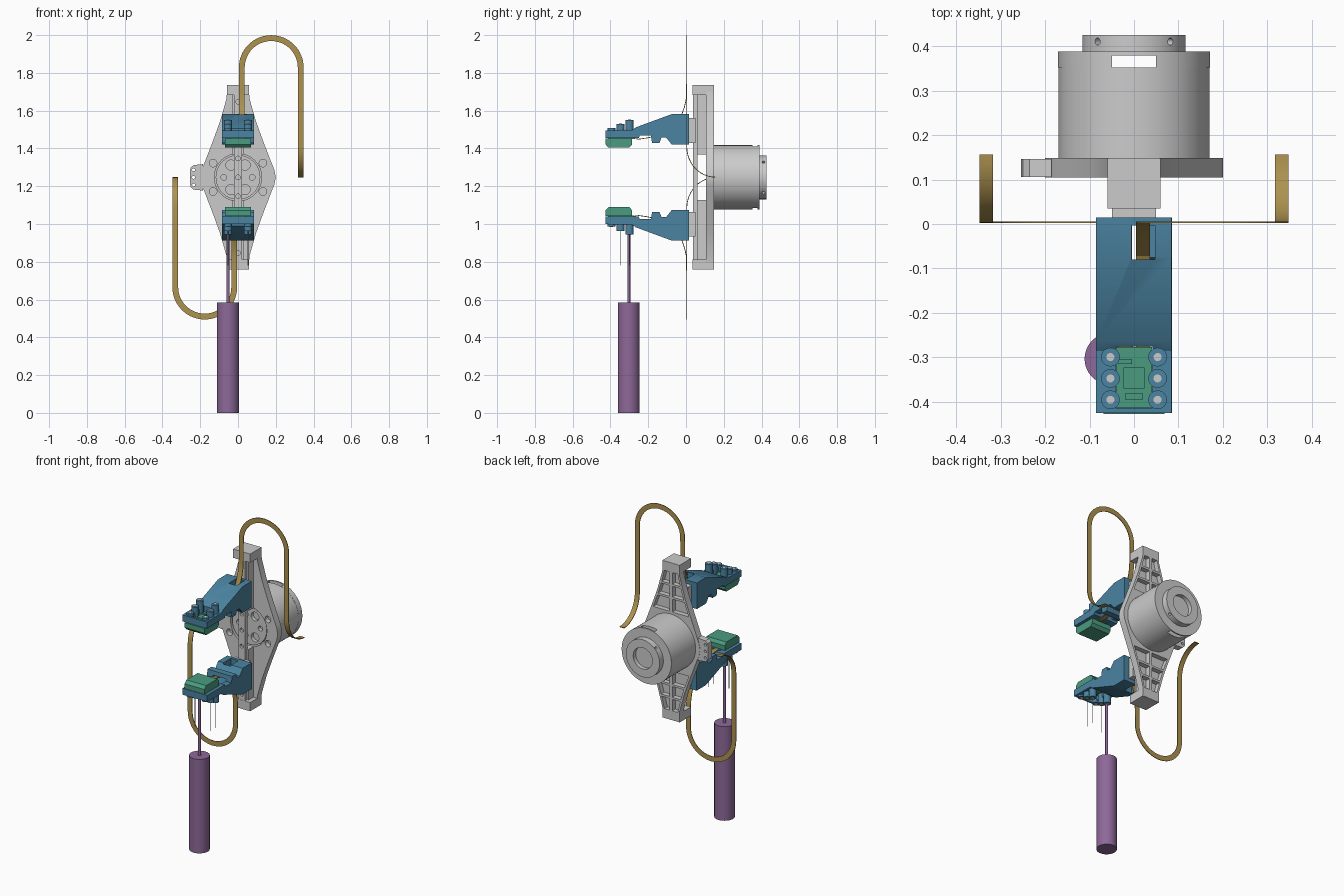
import bpy, bmesh, math
from mathutils import Matrix, Vector

if "Cube" in bpy.data.objects:
    bpy.data.objects.remove(bpy.data.objects["Cube"])

ZC = 1.247  # height of the motor axis


def mat(name, rgb):
    m = bpy.data.materials.new(name)
    m.diffuse_color = (*rgb, 1)
    m.use_nodes = True
    m.node_tree.nodes["Principled BSDF"].inputs["Base Color"].default_value = m.diffuse_color
    return m


BLUE = mat("blue", (0.07, 0.23, 0.36))
GREEN = mat("green", (0.07, 0.33, 0.22))
PURPLE = mat("purple", (0.27, 0.14, 0.32))
BROWN = mat("brown", (0.42, 0.29, 0.08))


def finish(name, bm, m=None):
    bmesh.ops.recalc_face_normals(bm, faces=bm.faces)
    me = bpy.data.meshes.new(name)
    bm.to_mesh(me)
    bm.free()
    ob = bpy.data.objects.new(name, me)
    bpy.context.collection.objects.link(ob)
    if m:
        me.materials.append(m)
    return ob


def add_box(bm, x0, x1, y0, y1, z0, z1):
    mx = Matrix.Translation(((x0 + x1) / 2, (y0 + y1) / 2, (z0 + z1) / 2))
    bmesh.ops.create_cube(bm, size=1, matrix=mx @ Matrix.Diagonal((x1 - x0, y1 - y0, z1 - z0, 1)))


def add_cyl(bm, a, b, r, n=32, r2=None):
    a, b = Vector(a), Vector(b)
    mx = Matrix.Translation((a + b) / 2) @ (b - a).to_track_quat('Z', 'Y').to_matrix().to_4x4()
    bmesh.ops.create_cone(bm, cap_ends=True, segments=n, radius1=r, radius2=r if r2 is None else r2,
                          depth=(b - a).length, matrix=mx)


def add_prism(bm, pts, d):
    f = bm.faces.new([bm.verts.new(p) for p in pts])
    new = bmesh.ops.extrude_face_region(bm, geom=[f])["geom"]
    bmesh.ops.translate(bm, verts=[v for v in new if isinstance(v, bmesh.types.BMVert)], vec=d)


def box(name, *args, m=None):
    bm = bmesh.new()
    add_box(bm, *args)
    return finish(name, bm, m)


def cyls(name, items, m=None):
    bm = bmesh.new()
    for it in items:
        add_cyl(bm, *it)
    return finish(name, bm, m)


def bake(ob):
    dg = bpy.context.evaluated_depsgraph_get()
    me = bpy.data.meshes.new_from_object(ob.evaluated_get(dg))
    ob.modifiers.clear()
    ob.data = me


def cut(ob, bm):
    tool = finish("cutter", bm)
    tool.hide_render = True
    mod = ob.modifiers.new("cut", 'BOOLEAN')
    mod.operation, mod.solver, mod.object = 'DIFFERENCE', 'EXACT', tool
    mod.use_self = True
    bake(ob)
    bpy.data.objects.remove(tool)


# ---- base plate: tapered diamond with ribbed back pockets
W = [(0.0, 0.2), (0.04, 0.192), (0.08, 0.176), (0.2, 0.13), (0.3, 0.094), (0.42, 0.06), (0.488, 0.058)]


def half_width(z):
    for (z0, w0), (z1, w1) in zip(W, W[1:]):
        if z <= z1:
            return w0 + (w1 - w0) * (z - z0) / (z1 - z0)


right = [(w, -z) for z, w in reversed(W[1:])] + [(w, z) for z, w in W]
outline = right + [(-x, z) for x, z in reversed(right)]
bm = bmesh.new()
add_prism(bm, [(x, 0.105, ZC + z) for x, z in outline], (0, 0.043, 0))
plate = finish("base_plate", bm)
bm = bmesh.new()
for sx in (-1, 1):
    for sz in (-1, 1):
        for a, b in ((0.185, 0.265), (0.278, 0.345), (0.358, 0.43)):
            q = [(0.009, a), (half_width(a) - 0.014, a), (half_width(b) - 0.014, b), (0.009, b)]
            add_prism(bm, [(sx * x, 0.118, ZC + sz * z) for x, z in q], (0, 0.05, 0))
        add_cyl(bm, (sx * 0.132, 0.09, ZC + sz * 0.075), (sx * 0.132, 0.135, ZC + sz * 0.075), 0.02)
add_cyl(bm, (0, 0.09, ZC), (0, 0.16, ZC), 0.125, 64)
cut(plate, bm)

# side tab with three screw holes
bm = bmesh.new()
tab_pts = [(-0.185, 0.07), (-0.235, 0.065), (-0.25, 0.052), (-0.254, 0.035),
           (-0.254, -0.035), (-0.25, -0.052), (-0.235, -0.065), (-0.185, -0.07)]
add_prism(bm, [(x, 0.106, ZC + z) for x, z in tab_pts], (0, 0.04, 0))
tab = finish("side_tab", bm)
bm = bmesh.new()
for z in (-0.04, 0, 0.04):
    add_cyl(bm, (-0.235, 0.09, ZC + z), (-0.235, 0.16, ZC + z), 0.008, 16)
cut(tab, bm)

# end blocks, rail supports and rail
for nm, s in (("upper", 1), ("lower", -1)):
    def span(a, b):
        return sorted((ZC + s * a, ZC + s * b))
    box(nm + "_end_block", -0.059, 0.059, 0.035, 0.146, *span(0.435, 0.489))
    box(nm + "_rail_support", -0.032, 0.032, 0.058, 0.107, *span(0.12, 0.45))
rail = box("guide_rail", -0.022, 0.022, 0.036, 0.06, ZC - 0.465, ZC + 0.465)
bm = bmesh.new()
for i in range(-4, 5):
    add_cyl(bm, (0, 0.02, ZC + i * 0.1), (0, 0.05, ZC + i * 0.1), 0.012, 20)
cut(rail, bm)

# ---- motor: body, front hub, slotted rim and end ring
cyls("motor_body", [((0, 0.147, ZC), (0, 0.352, ZC), 0.17, 96)])
hub = cyls("motor_hub", [((0, 0.113, ZC), (0, 0.15, ZC), 0.118, 64)])
bm = bmesh.new()
for i in range(6):
    a = math.radians(60 * i)
    x, z = 0.075 * math.cos(a), ZC + 0.075 * math.sin(a)
    add_cyl(bm, (x, 0.1, z), (x, 0.135, z), 0.027 if i % 3 else 0.015, 24)
cut(hub, bm)
rim = cyls("motor_rim", [((0, 0.352, ZC), (0, 0.388, ZC), 0.171, 96)])
bm = bmesh.new()
add_box(bm, -0.05, 0.05, 0.34, 0.379, ZC - 0.3, ZC + 0.3)
cut(rim, bm)
ring = cyls("motor_end_ring", [((0, 0.386, ZC), (0, 0.425, ZC), 0.116, 64)])
bm = bmesh.new()
add_cyl(bm, (0, 0.4, ZC), (0, 0.44, ZC), 0.066, 48)
for i in range(4):
    a = math.radians(45 + 90 * i)
    c, s = math.cos(a), math.sin(a)
    add_cyl(bm, (0.1 * c, 0.41, ZC + 0.1 * s), (0.13 * c, 0.41, ZC + 0.13 * s), 0.008, 16)
cut(ring, bm)

# ---- upper finger assembly (copied half a turn round the motor axis later)
arm = []
prof = [(0.015, 1.582), (-0.075, 1.582), (-0.265, 1.512), (-0.285, 1.498), (-0.425, 1.495), (-0.425, 1.455),
        (-0.25, 1.455), (-0.245, 1.468), (-0.185, 1.468), (-0.18, 1.43), (-0.14, 1.43), (-0.13, 1.457),
        (-0.105, 1.457), (-0.075, 1.42), (0.015, 1.42)]
bm = bmesh.new()
add_prism(bm, [(-0.085, y, z) for y, z in prof], (0.169, 0, 0))
finger = finish("upper_finger", bm, BLUE)
for dims in ((-0.045, 0.045, -0.246, -0.06, 1.455, 1.49),     # ribbon tunnel
             (-0.006, 0.047, -0.08, -0.003, 1.38, 1.62),      # ribbon slot
             (-0.042, 0.042, -0.413, -0.275, 1.4, 1.6)):      # board window
    bm = bmesh.new()
    add_box(bm, *dims)
    cut(finger, bm)
arm.append(finger)

# screw bosses in three heights with grey screws inside
heads, screws = [], []
for y, top in ((-0.395, 1.507), (-0.347, 1.53), (-0.299, 1.55)):
    for x in (-0.053, 0.053):
        heads.append(((x, y, 1.456), (x, y, top), 0.021))
        screws.append(((x, y, 1.48), (x, y, top + 0.002), 0.009, 20))
arm.append(cyls("upper_screw_bosses", heads, BLUE))
arm.append(cyls("upper_screws", screws))

# sensor pad with bevelled face, and its board seen through the window
bm = bmesh.new()
pad = [(-0.427, 1.452), (-0.427, 1.422), (-0.41, 1.404), (-0.3, 1.404), (-0.285, 1.422), (-0.285, 1.452)]
add_prism(bm, [(-0.068, y, z) for y, z in pad], (0.136, 0, 0))
arm.append(finish("upper_sensor_pad", bm, GREEN))
bm = bmesh.new()
add_box(bm, -0.041, 0.041, -0.412, -0.276, 1.45, 1.47)
add_box(bm, -0.024, 0.024, -0.37, -0.323, 1.465, 1.478)
add_box(bm, -0.02, 0.02, -0.394, -0.381, 1.465, 1.476)
add_box(bm, -0.036, -0.004, -0.315, -0.303, 1.465, 1.476)
arm.append(finish("upper_sensor_board", bm, GREEN))
arm.append(box("upper_carriage", -0.05, 0.05, 0.012, 0.05, 1.43, 1.56))

# flat ribbon cable: (centre, width direction)
X = Vector((1, 0, 0))
path = [(Vector((0.02, y, z)), X) for y, z in
        ((-0.3, 1.456), (-0.25, 1.449), (-0.21, 1.455), (-0.17, 1.463), (-0.1, 1.469), (-0.07, 1.486),
         (-0.045, 1.525), (-0.022, 1.58), (-0.008, 1.62), (0.001, 1.66), (0.003, 1.7))]
R = 0.156
for i in range(33):
    a = math.pi * (1 - i / 32)
    d = Vector((math.cos(a), 0, math.sin(a)))
    path.append((Vector((0.176, 0.004, 1.828)) + R * d, -d if i < 0 else d * -1))
for i in range(13):
    a = math.pi / 2 * i / 12
    path.append((Vector((0.332, 0.004 + 0.152 * (1 - math.cos(a)), 1.41 - 0.162 * math.sin(a))), -X))
path = [(p, X if i < 11 else w) for i, (p, w) in enumerate(path)]
bm = bmesh.new()
rows = [(bm.verts.new(p - w * 0.0155), bm.verts.new(p + w * 0.0155)) for p, w in path]
for a, b in zip(rows, rows[1:]):
    bm.faces.new((a[0], a[1], b[1], b[0]))
ribbon = finish("upper_ribbon_cable", bm, BROWN)
mod = ribbon.modifiers.new("thickness", 'SOLIDIFY')
mod.thickness, mod.offset = 0.004, 0
bake(ribbon)
arm.append(ribbon)

# lower assembly: half turn about the motor axis
turn = Matrix.Translation((0, 0, ZC)) @ Matrix.Rotation(math.pi, 4, 'Y') @ Matrix.Translation((0, 0, -ZC))
for ob in arm:
    dup = ob.copy()
    dup.data = ob.data.copy()
    dup.name = ob.name.replace("upper", "lower")
    dup.data.transform(turn)
    bpy.context.collection.objects.link(dup)

# ---- screwdriver under the lower finger, and thin screw guide lines
cyls("driver_handle", [((-0.053, -0.303, 0), (-0.053, -0.303, 0.585), 0.058, 48)], PURPLE)
cyls("driver_shaft", [((-0.053, -0.303, 0.58), (-0.053, -0.303, 0.945), 0.008, 20)], PURPLE)
cyls("guide_lines", [((x, y, 0.78), (x, y, 0.97), 0.0015, 8)
                     for x, y in ((-0.053, -0.347), (0.053, -0.347), (0.053, -0.299))])

# smooth round parts, keep edges crisp
bpy.ops.object.select_all(action='SELECT')
bpy.context.view_layer.objects.active = plate
bpy.ops.object.shade_smooth_by_angle(angle=math.radians(25))
